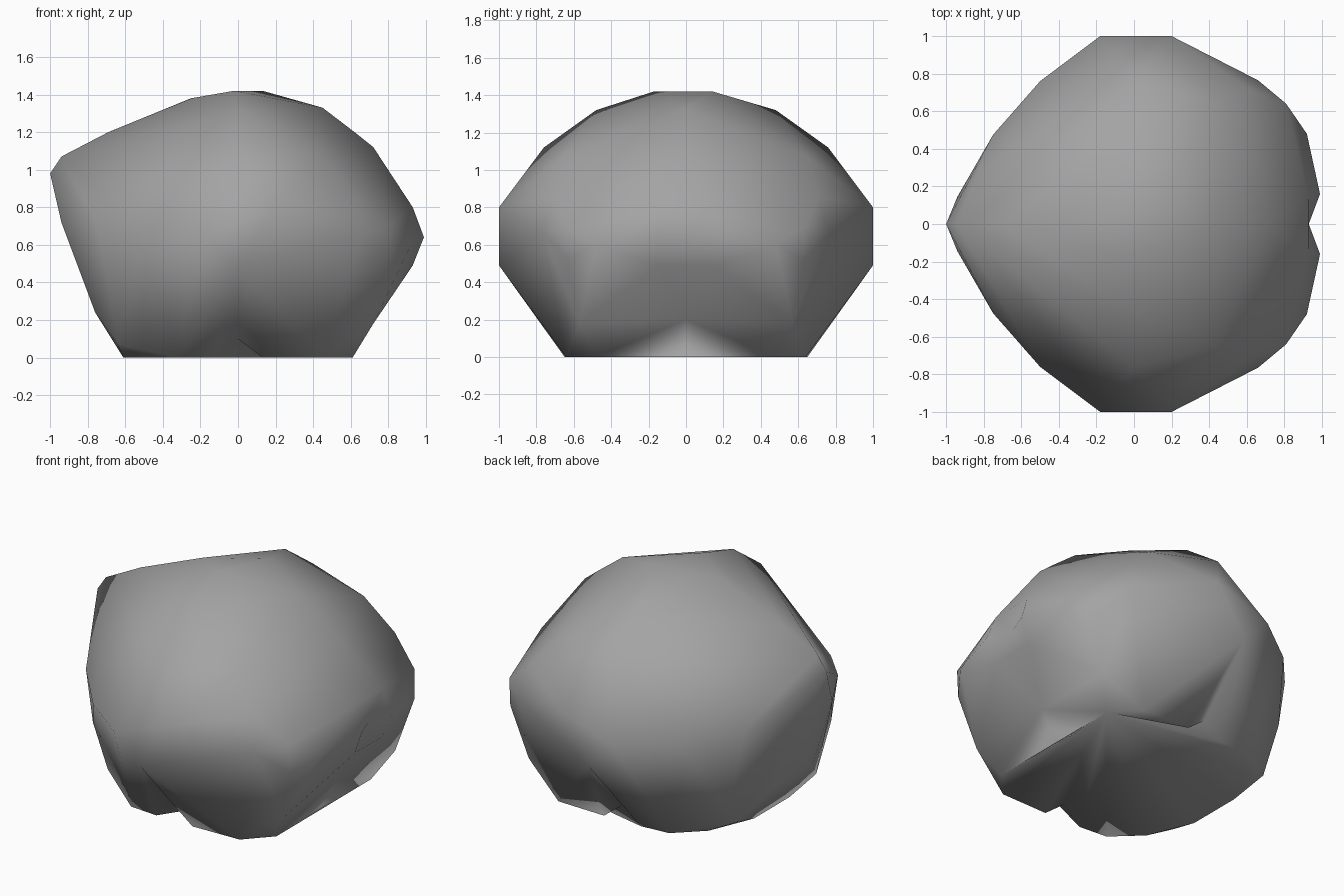
import bpy
import bmesh
from mathutils import Vector

cube = bpy.data.objects.get("Cube")
if cube:
    bpy.data.objects.remove(cube, do_unlink=True)


def flat_material(name, colour):
    material = bpy.data.materials.new(name)
    material.use_nodes = True
    material.diffuse_color = colour
    shader = material.node_tree.nodes["Principled BSDF"]
    shader.inputs["Base Color"].default_value = colour
    shader.inputs["Roughness"].default_value = 0.9
    return material


# Corner points of one half of the boulder, mirrored front to back
foot = [(0.61, 0.48, 0), (0.46, 0.64, 0), (0.13, 0.649, 0),
        (-0.13, 0.645, 0), (-0.32, 0.63, 0), (-0.49, 0.47, 0),
        (-0.61, 0.18, 0), (-0.64, 0.41, 0.07), (-0.76, 0.2, 0.24),
        (0.72, 0.57, 0.18)]
girth = [(0.99, 0.16, 0.64), (0.93, 0.14, 0.8), (0.93, 0.14, 0.49),
         (0.92, 0.48, 0.6), (0.81, 0.64, 0.7), (0.81, 0.63, 0.52),
         (0.66, 0.765, 0.66), (0.62, 0.71, 0.86),
         (0.2, 1, 0.8), (0, 1, 0.49), (-0.18, 1, 0.66),
         (-0.5, 0.76, 0.66), (-0.75, 0.475, 0.71),
         (-0.69, 0.49, 0.39), (-0.94, 0.145, 0.72)]
crown = [(0.44, 0.65, 1.07), (0, 0.76, 1.12), (0, 0.48, 1.32)]

# Points along the middle, from the beak over the top
ridge = [(-1, 0, 0.98), (-0.94, 0, 1.07), (-0.69, 0, 1.2), (-0.25, 0, 1.38),
         (-0.02, -0.17, 1.42), (0.13, 0.14, 1.42),
         (0.45, 0, 1.33), (0.62, 0, 1.2), (0.72, 0, 1.12)]

# Dents: a proud point on the hull and the place it is pressed in to
dents = [((1, 0, 0.64), (0.93, 0, 0.64)),
         ((0.78, 0, 0.2), (0.7, 0, 0.2)),
         ((0.63, 0, 0), (0.59, 0, 0)),
         ((0, 0.651, 0), (0, 0.64, 0.1)),
         ((0, -0.651, 0), (0, -0.64, 0.1))]

# Boulder: wrap the points in a skin, then press in the dents
half = foot + girth + crown
points = [(x, side * y, z) for x, y, z in half for side in (-1, 1)]
bm = bmesh.new()
for point in points + ridge + [proud for proud, pressed in dents]:
    bm.verts.new(point)
bmesh.ops.convex_hull(bm, input=bm.verts)
loose = [v for v in bm.verts if not v.link_faces]
bmesh.ops.delete(bm, geom=loose, context='VERTS')
for proud, pressed in dents:
    for vert in bm.verts:
        if (vert.co - Vector(proud)).length < 0.0005:
            vert.co = Vector(pressed)
bmesh.ops.recalc_face_normals(bm, faces=bm.faces)
for face in bm.faces:
    face.smooth = True

mesh = bpy.data.meshes.new("boulder")
bm.to_mesh(mesh)
bm.free()
mesh.materials.append(flat_material("stone grey", (0.37, 0.37, 0.37, 1)))
boulder = bpy.data.objects.new("boulder", mesh)
bpy.context.collection.objects.link(boulder)
